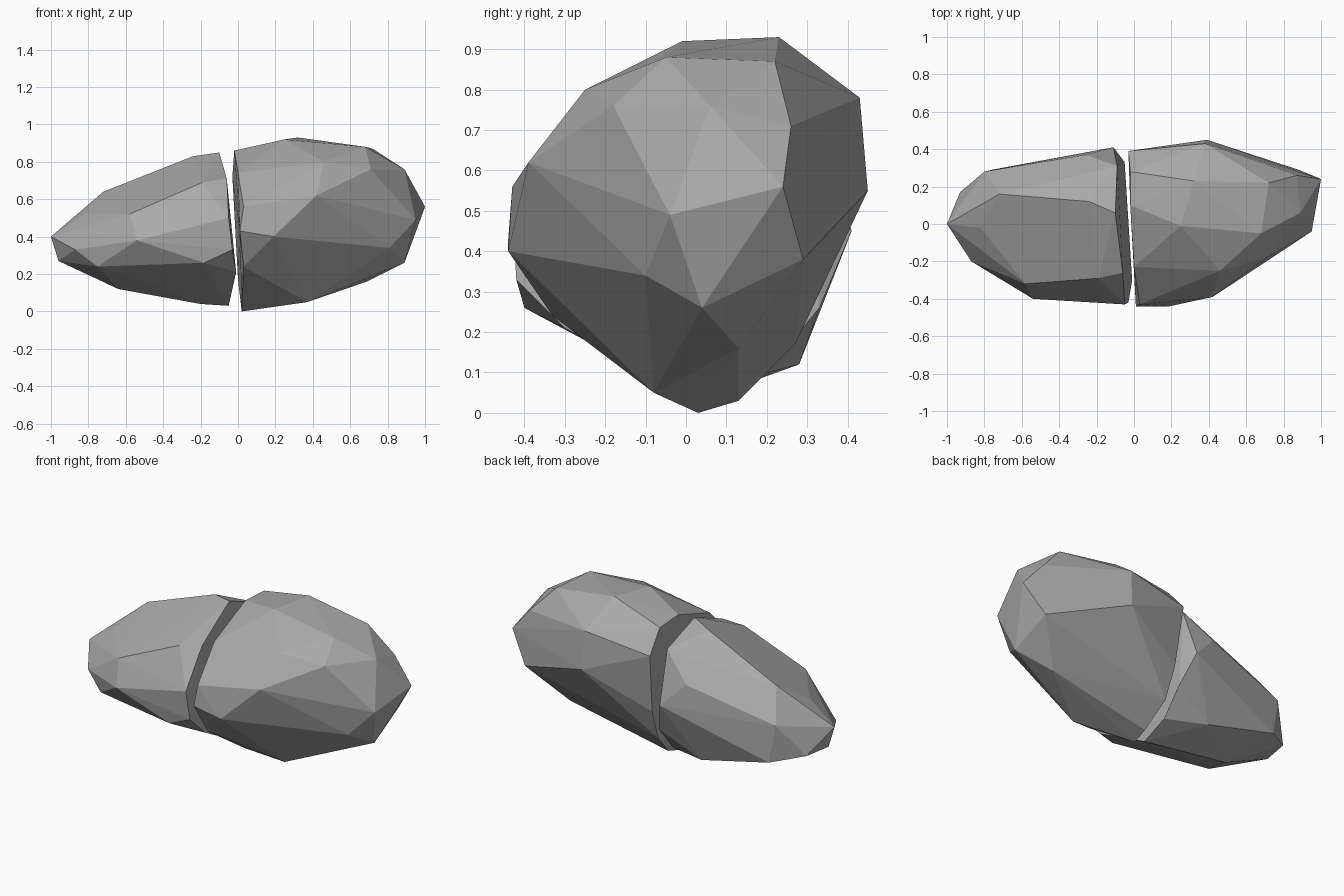
import bpy
import bmesh

default = bpy.data.objects.get("Cube")
if default:
    bpy.data.objects.remove(default, do_unlink=True)


def make_material(name, colour):
    material = bpy.data.materials.new(name)
    material.use_nodes = True
    material.diffuse_color = colour
    material.node_tree.nodes["Principled BSDF"].inputs["Base Color"].default_value = colour
    return material


def make_rock(name, contours, material):
    """Stretch a faceted shell over a few cross-section contours."""
    bm = bmesh.new()
    for contour in contours:
        for point in contour:
            bm.verts.new(point)
    hull = bmesh.ops.convex_hull(bm, input=bm.verts)
    # Points that fell inside the shell are not needed
    leftovers = set(hull["geom_interior"]) | set(hull["geom_unused"])
    loose = [v for v in leftovers if isinstance(v, bmesh.types.BMVert)]
    bmesh.ops.delete(bm, geom=loose, context="VERTS")
    bmesh.ops.recalc_face_normals(bm, faces=bm.faces)
    mesh = bpy.data.meshes.new(name)
    bm.to_mesh(mesh)
    bm.free()
    mesh.materials.append(material)
    rock = bpy.data.objects.new(name, mesh)
    bpy.context.collection.objects.link(rock)
    return rock


stone = make_material("stone_grey", (.4, .4, .4, 1))

# Larger half: rim of the split, belly, shoulder and outer end
large_rim = [
    (-.03, .39, .72), (-.02, .28, .85), (-.02, .1, .86), (0, -.23, .74),
    (.03, -.43, .56), (.01, -.44, .43), (.03, -.33, .24), (.02, .03, 0),
    (.03, .13, .03), (0, .27, .17), (-.01, .34, .36),
]
large_belly = [
    (.25, -.01, .92), (.32, .23, .93), (.38, .43, .78), (.39, .45, .55),
    (.46, -.25, .8), (.42, -.39, .62), (.19, -.44, .4), (.37, -.08, .05),
]
large_shoulder = [
    (.68, -.05, .88), (.72, .22, .87), (.71, -.18, .76),
    (.81, -.1, .34), (.69, .13, .16),
]
large_end = [
    (.89, .06, .76), (.87, .26, .71), (1, .24, .56),
    (.95, -.04, .49), (.89, .04, .26), (.88, .29, .38),
]
make_rock("large_rock_half", [large_rim, large_belly, large_shoulder, large_end], stone)

# Smaller half: rim of the split, belly, shoulder and tapered end
small_rim = [
    (-.1, .06, .85), (-.09, .31, .75), (-.11, .41, .45), (-.05, .33, .26),
    (-.05, .2, .1), (-.05, .03, .03), (-.01, -.3, .21), (-.03, -.42, .33),
    (-.05, -.43, .5), (-.06, -.26, .71),
]
small_belly = [
    (-.24, .12, .83), (-.26, .37, .6), (-.19, -.29, .69),
    (-.18, -.4, .26), (-.2, .05, .04), (-.3, .28, .12),
]
small_shoulder = [
    (-.72, .16, .64), (-.8, .28, .46), (-.76, .29, .23),
    (-.64, .02, .12), (-.54, -.4, .38), (-.58, -.32, .52),
]
small_end = [
    (-.82, -.02, .52), (-1, 0, .4), (-.93, .17, .27),
    (-.96, 0, .27), (-.87, -.2, .33), (-.75, -.25, .24),
]
make_rock("small_rock_half", [small_rim, small_belly, small_shoulder, small_end], stone)
